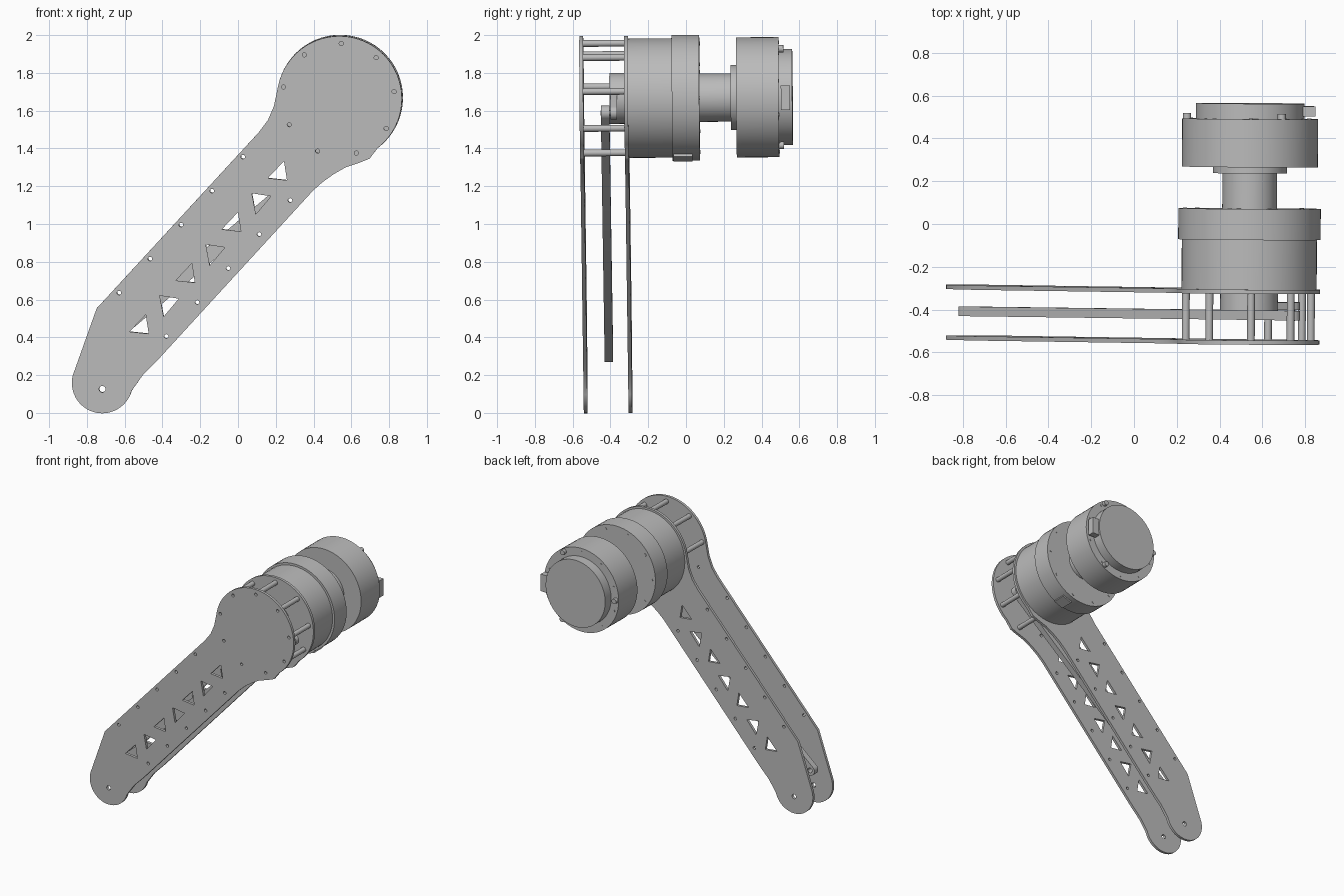
import bpy, math
from math import cos, sin, radians, pi
from mathutils import Matrix, Vector

cube = bpy.data.objects.get("Cube")
if cube:
    bpy.data.objects.remove(cube, do_unlink=True)

grey = bpy.data.materials.new("light grey")
grey.use_nodes = True
COLOUR = (0.5, 0.5, 0.5, 1)
grey.diffuse_color = COLOUR
grey.node_tree.nodes["Principled BSDF"].inputs["Base Color"].default_value = COLOUR

# The whole leg leans slightly about the hub
HX, HZ = 0.54, 1.668
hub = Vector((HX, 0, HZ))
along = Vector((0.643, 0, 0.766))
lean_axis = along.cross(Vector((0, -1, 0)))
LEAN = (Matrix.Translation(hub) @ Matrix.Rotation(0.0102, 4, lean_axis)
        @ Matrix.Translation(-hub))
UPRIGHT = Matrix.Rotation(pi / 2, 4, 'X')


def arc(cx, cz, r, start, end, n):
    steps = [radians(start + (end - start) * i / n) for i in range(n + 1)]
    return [(cx + r * cos(a), cz + r * sin(a)) for a in steps]


def circle(cx, cz, r, n=16):
    return arc(cx, cz, r, 0, 360, n)[:-1]


def finish(obj, smooth=True):
    obj.data.materials.clear()
    obj.data.materials.append(grey)
    obj.matrix_world = LEAN @ obj.matrix_world
    if smooth:
        bpy.ops.object.select_all(action='DESELECT')
        obj.select_set(True)
        bpy.context.view_layer.objects.active = obj
        bpy.ops.object.shade_smooth_by_angle(angle=radians(30))
    return obj


def sheet(name, loops, y0, y1):
    """Extrude x-z outlines (first is the rim, the rest are holes) from y0 to y1."""
    curve = bpy.data.curves.new(name, 'CURVE')
    curve.dimensions = '2D'
    curve.fill_mode = 'BOTH'
    curve.extrude = (y1 - y0) / 2
    for loop in loops:
        spline = curve.splines.new('POLY')
        spline.points.add(len(loop) - 1)
        for point, (x, z) in zip(spline.points, loop):
            point.co = (x, z, 0, 1)
        spline.use_cyclic_u = True
    temp = bpy.data.objects.new(name + "_outline", curve)
    bpy.context.collection.objects.link(temp)
    bpy.context.view_layer.update()
    graph = bpy.context.evaluated_depsgraph_get()
    mesh = bpy.data.meshes.new_from_object(temp.evaluated_get(graph))
    bpy.data.objects.remove(temp, do_unlink=True)
    obj = bpy.data.objects.new(name, mesh)
    bpy.context.collection.objects.link(obj)
    obj.matrix_world = Matrix.Translation((0, (y0 + y1) / 2, 0)) @ UPRIGHT
    return finish(obj)


def drum(name, x, z, r, y0, y1, n=64):
    """Cylinder lying along y."""
    bpy.ops.mesh.primitive_cylinder_add(vertices=n, radius=r, depth=y1 - y0)
    obj = bpy.context.object
    obj.name = name
    obj.matrix_world = Matrix.Translation((x, (y0 + y1) / 2, z)) @ UPRIGHT
    return finish(obj)


def box(name, centre, size, turn=0):
    bpy.ops.mesh.primitive_cube_add(size=1)
    obj = bpy.context.object
    obj.name = name
    obj.matrix_world = (Matrix.Translation(centre) @ Matrix.Rotation(turn, 4, 'Y')
                        @ Matrix.Diagonal((*size, 1)))
    return finish(obj, False)


# Leg plate outline: hub disc, shoulder, straight edge, foot, straight edge
outline = arc(HX, HZ, 0.331, -52, 168, 48)
outline += [(0.194, 1.629), (0.162, 1.554), (0.114, 1.49), (-0.745, 0.557)]
outline += arc(-0.715, 0.163, 0.161, 165, 345, 24)
outline += [(-0.5, 0.205), (-0.416, 0.29), (0.40, 1.18), (0.45, 1.225),
            (0.51, 1.268), (0.575, 1.305), (0.65, 1.33), (0.70, 1.35)]

# Holes: standoff and empty hub holes, edge rows, foot pivot, truss triangles
standoffs = [(0.245, 1.73), (0.355, 1.90), (0.55, 1.96), (0.735, 1.885),
             (0.83, 1.705), (0.788, 1.51), (0.63, 1.38)]
holes = [circle(x, z, 0.011) for x, z in standoffs + [(0.275, 1.53), (0.425, 1.39)]]
for i in range(5):
    holes.append(circle(0.03 - 0.164 * i, 1.36 - 0.18 * i, 0.011))
    holes.append(circle(0.28 - 0.164 * i, 1.13 - 0.18 * i, 0.011))
holes.append(circle(-0.715, 0.13, 0.017))
upper = [(0.247, 1.337), (0.162, 1.247), (0.263, 1.236)]
lower = [(0.077, 1.167), (0.178, 1.151), (0.098, 1.056)]
for i in range(7):
    k = i // 2
    tri = lower if i % 2 else upper
    holes.append([(x - 0.244 * k, z - 0.271 * k) for x, z in tri])

for name, y0 in (("front_plate", -0.562), ("back_plate", -0.325)):
    sheet(name, [outline] + holes, y0, y0 + 0.02)
for x, z in standoffs:
    drum("standoff", x, z, 0.018, -0.542, -0.325, 20)


# Push rod and crank between the plates
def capsule(a, b, ra, rb):
    """Rounded bar from a to b with end radii ra and rb."""
    t = math.degrees(math.atan2(b[1] - a[1], b[0] - a[0]))
    return arc(*a, ra, t + 90, t + 270, 16) + arc(*b, rb, t - 90, t + 90, 16)


foot_pin, crank_pin = (-0.78, 0.31), (0.742, 1.592)
sheet("push_rod", [capsule(foot_pin, crank_pin, 0.038, 0.038),
                   circle(*foot_pin, 0.018), circle(*crank_pin, 0.014)], -0.45, -0.405)
sheet("crank_arm", [capsule((HX, HZ), crank_pin, 0.1, 0.036)], -0.40, -0.365)
drum("crank_pin", *crank_pin, 0.0135, -0.452, -0.37, 20)
drum("output_hub", HX, HZ, 0.135, -0.405, -0.31)

# Two motors joined by a shaft: radius, start and end along y
for name, r, y0, y1 in (
        ("knee_motor_body", 0.316, -0.306, -0.073),
        ("knee_motor_rim", 0.333, -0.073, 0.072),
        ("joining_shaft", 0.128, 0.07, 0.24),
        ("hip_motor_flange", 0.173, 0.237, 0.268),
        ("hip_motor_body", 0.318, 0.267, 0.492),
        ("hip_motor_cap", 0.254, 0.49, 0.564)):
    drum(name, HX, HZ, r, y0, y1)

# Fasteners around the motor faces
for i in range(10):
    a = 2 * pi * i / 10
    x, z = HX + 0.302 * cos(a), HZ + 0.302 * sin(a)
    drum("rim_screw", x, z, 0.01, 0.07, 0.075, 12)
    drum("body_screw", HX + 0.29 * cos(a + 0.3), HZ + 0.29 * sin(a + 0.3),
         0.009, 0.49, 0.495, 12)
for angle in (60, 180, 300):
    a = radians(angle)
    drum("cap_lug", HX + 0.295 * cos(a), HZ + 0.295 * sin(a), 0.019, 0.49, 0.518, 20)

# Cable sockets
box("hip_socket", (0.80, 0.528, 1.665), (0.09, 0.048, 0.13))
a = radians(-70)
box("knee_socket", (HX + 0.319 * cos(a), -0.018, HZ + 0.319 * sin(a)),
    (0.05, 0.1, 0.08), -a)
